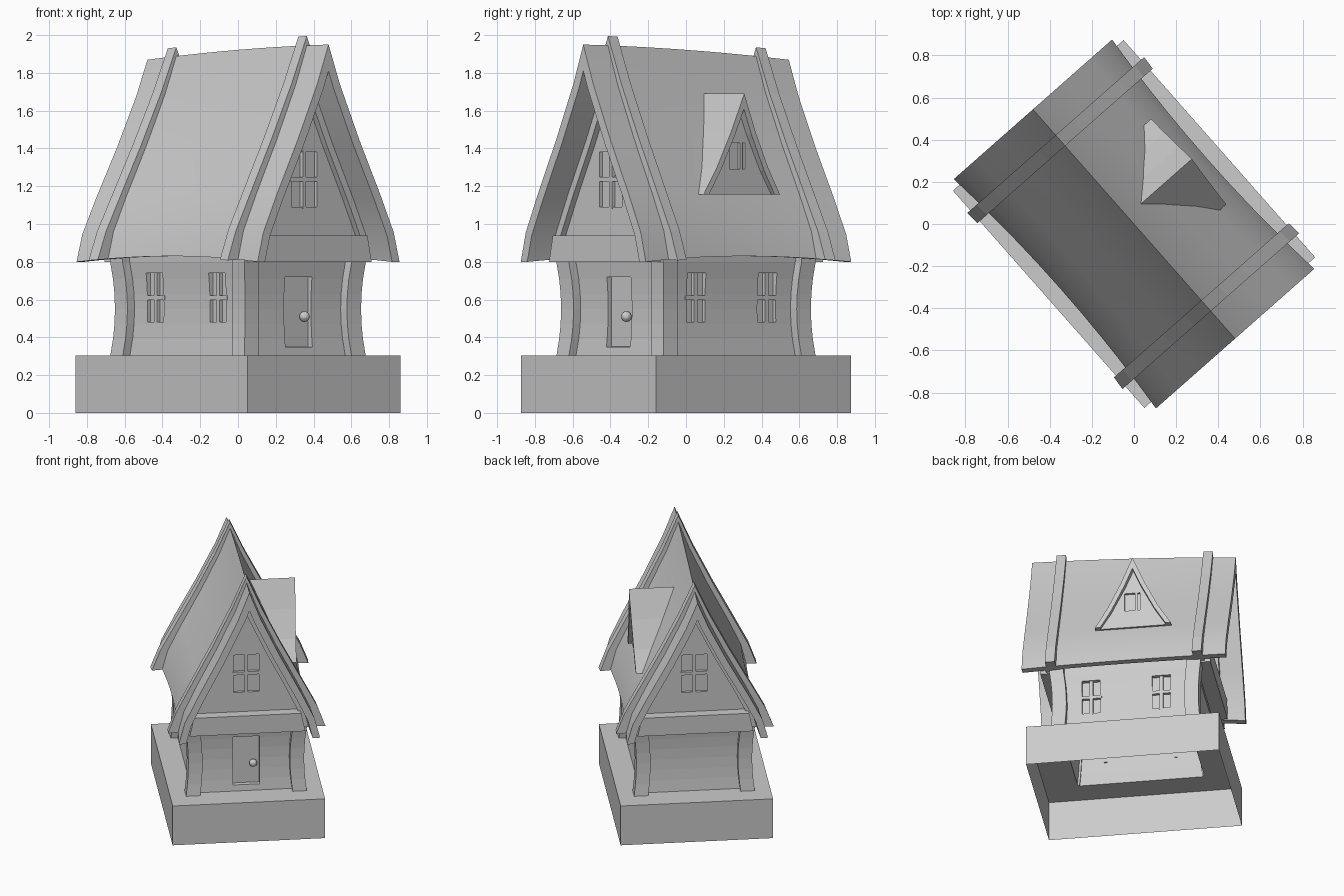
import bpy, bmesh
from math import radians
from mathutils import Matrix, Vector

if "Cube" in bpy.data.objects:
    bpy.data.objects.remove(bpy.data.objects["Cube"])

# House is built in local axes (x = gable width, y = ridge) and turned about z
TURN = Matrix.Rotation(radians(41.4), 4, 'Z')


def finish(bm, name, smooth=False):
    bmesh.ops.recalc_face_normals(bm, faces=bm.faces)
    bm.transform(TURN)
    me = bpy.data.meshes.new(name)
    bm.to_mesh(me)
    bm.free()
    ob = bpy.data.objects.new(name, me)
    bpy.context.collection.objects.link(ob)
    if smooth:
        bpy.ops.object.select_all(action='DESELECT')
        ob.select_set(True)
        bpy.context.view_layer.objects.active = ob
        bpy.ops.object.shade_smooth_by_angle(angle=radians(12))
    return ob


def loft(name, rings, caps=True, loop=False, smooth=False):
    bm = bmesh.new()
    vs = [[bm.verts.new(p) for p in r] for r in rings]
    n = len(vs[0])
    for a, b in zip(vs, vs[1:] + ([vs[0]] if loop else [])):
        for i in range(n):
            j = (i + 1) % n
            bm.faces.new((a[i], a[j], b[j], b[i]))
    if caps and not loop:
        bm.faces.new(vs[0])
        bm.faces.new(vs[-1])
    return finish(bm, name, smooth)


def boxes(name, specs):
    bm = bmesh.new()
    for x0, x1, y0, y1, z0, z1 in specs:
        m = Matrix.Translation(((x0 + x1) / 2, (y0 + y1) / 2, (z0 + z1) / 2))
        m = m @ Matrix.Diagonal((abs(x1 - x0), abs(y1 - y0), abs(z1 - z0), 1))
        bmesh.ops.create_cube(bm, size=1, matrix=m)
    return finish(bm, name)


def offset(prof, d):
    # inset a half profile (apex first), keeping the foot level
    nor = []
    for (a, b), (c, e) in zip(prof, prof[1:]):
        nor.append(Vector((b - e, c - a)).normalized())
    out = [(0, prof[0][1] + d / nor[0].y)]
    for i in range(1, len(prof) - 1):
        m = (nor[i - 1] + nor[i]).normalized()
        k = d / m.dot(nor[i])
        out.append((prof[i][0] + m.x * k, prof[i][1] + m.y * k))
    out.append((prof[-1][0] + d / nor[-1].x, prof[-1][1]))
    return out


def full(half):
    return [(-x, z) for x, z in reversed(half[1:])] + list(half)


def sheet(outer, inner):
    return full(outer) + full(inner)[::-1]


def bend(x, y, z):
    # sagging eaves and gently sloping ridge
    t = y / 0.72
    s = 1 - t * t
    h = (z - 0.8) / 1.15
    return (x * (1 - 0.07 * s), y, z + h * (-0.04 - 0.04 * t + 0.012 * s) + 0.03 * s * (1 - h))


def along(poly, ys):
    return [[bend(x, y, z) for x, z in poly] for y in ys]


def flare(z):
    return 0.018 * min(1, ((z - 0.55) / 0.25) ** 2)


def rect(a, b, z, cx=0, cy=0):
    return [(cx + i * a, cy + j * b, z) for i, j in ((-1, -1), (1, -1), (1, 1), (-1, 1))]


# Plinth: open below, with the house opening in its top
loft("plinth", [rect(0.54, 0.687, 0), rect(0.54, 0.687, 0.305), rect(0.34, 0.45, 0.305)], caps=False)

# Recess cutters for windows and door
cuts = [(-0.09, 0.10, -0.6, -0.447, 0.35, 0.72), (0.345, 0.5, -0.012, 0.098, 1.29, 1.43)]
bars = [(0.34, 0.362, 0.062, 0.078, 1.28, 1.44)]
for s in (-1, 1):
    cuts.append((-0.09, 0.09, s * 0.51, s * 0.7, 1.09, 1.38))
    bars += [(-0.012, 0.012, s * 0.5, s * 0.532, 1.08, 1.39),
             (-0.1, 0.1, s * 0.5, s * 0.532, 1.225, 1.249)]
    for y in (-0.25, 0.25):
        cuts.append((s * 0.341, s * 0.46, y - 0.065, y + 0.065, 0.48, 0.74))
        bars += [(s * 0.318, s * 0.363, y - 0.012, y + 0.012, 0.47, 0.75),
                 (s * 0.318, s * 0.363, y - 0.075, y + 0.075, 0.598, 0.622)]
cutter = boxes("opening_cutter", cuts)
cutter.hide_render = True
cutter.hide_set(True)
boxes("window_bars", bars)


def carve(ob):
    m = ob.modifiers.new("openings", 'BOOLEAN')
    m.operation = 'DIFFERENCE'
    m.solver = 'EXACT'
    m.object = cutter


# Waisted walls
levels = [0.305, 0.39, 0.47, 0.55, 0.63, 0.71, 0.8]
heights = levels + [0.97]
outer = [rect(0.36 + flare(z), 0.47 + flare(z), z) for z in heights]
inner = [rect(0.325 + flare(z), 0.435 + flare(z), z) for z in reversed(heights)]
carve(loft("walls", outer + inner, loop=True))

# Corner posts
for sx in (-1, 1):
    for sy in (-1, 1):
        loft("corner_post", [rect(0.05, 0.05, z, sx * (0.36 + flare(z)), sy * (0.47 + flare(z)))
                             for z in levels + [0.86]])

# Door knob
bm = bmesh.new()
bmesh.ops.create_uvsphere(bm, u_segments=16, v_segments=10, radius=0.028,
                          matrix=Matrix.Translation((0.055, -0.47, 0.51)))
finish(bm, "door_knob", True)

# Main roof
ROOF = [(0, 1.95), (0.08, 1.74), (0.215, 1.45), (0.365, 1.156), (0.46, 0.955), (0.5, 0.80)]
UNDER = offset(ROOF, -0.05)
loft("roof", along(sheet(ROOF, UNDER), [-0.725 + 1.45 * i / 10 for i in range(11)]), smooth=True)

# Raised bands over the roof
BAND = [(0, 2.0), (0.11, 1.745), (0.255, 1.45), (0.41, 1.156), (0.515, 0.955), (0.575, 0.795)]
for y in (-0.517, 0.528):
    loft("roof_band", along(sheet(BAND, offset(ROOF, -0.02)), [y - 0.034, y + 0.034]))

# Gables: panel, raised rim and cross beam at both ends
for s in (-1, 1):
    carve(loft("gable_panel", along(full(offset(ROOF, -0.045)), [s * 0.46, s * 0.53])))
    loft("gable_rim", along(sheet(offset(ROOF, -0.045), offset(ROOF, -0.09)), [s * 0.52, s * 0.565]))
    beam = [(-0.41, 0.80), (0.41, 0.80), (0.38, 0.94), (-0.38, 0.94)]
    loft("gable_beam", [[(x, y, z) for x, z in beam] for y in (s * 0.5, s * 0.605)])


# Dormer on the right slope
def roof_x(z):
    for (a, b), (c, e) in zip(ROOF, ROOF[1:]):
        if e <= z <= b:
            return a + (c - a) * (b - z) / (b - e)
    return 0


DORMER = [(0, 1.69), (0.085, 1.49), (0.18, 1.30), (0.27, 1.155)]
DIN = offset(DORMER, -0.032)
poly = sheet(DORMER, DIN)
front = [(0.39 + 0.02 * (z - 1.155) / 0.53, 0.05 + y, z) for y, z in poly]
back = [(roof_x(z) - 0.04, 0.05 + y, z) for y, z in poly]
loft("dormer_roof", [front, back])
carve(loft("dormer_panel", [[(x, 0.05 + y, z) for y, z in full(DIN)] for x in (0.25, 0.362)]))
